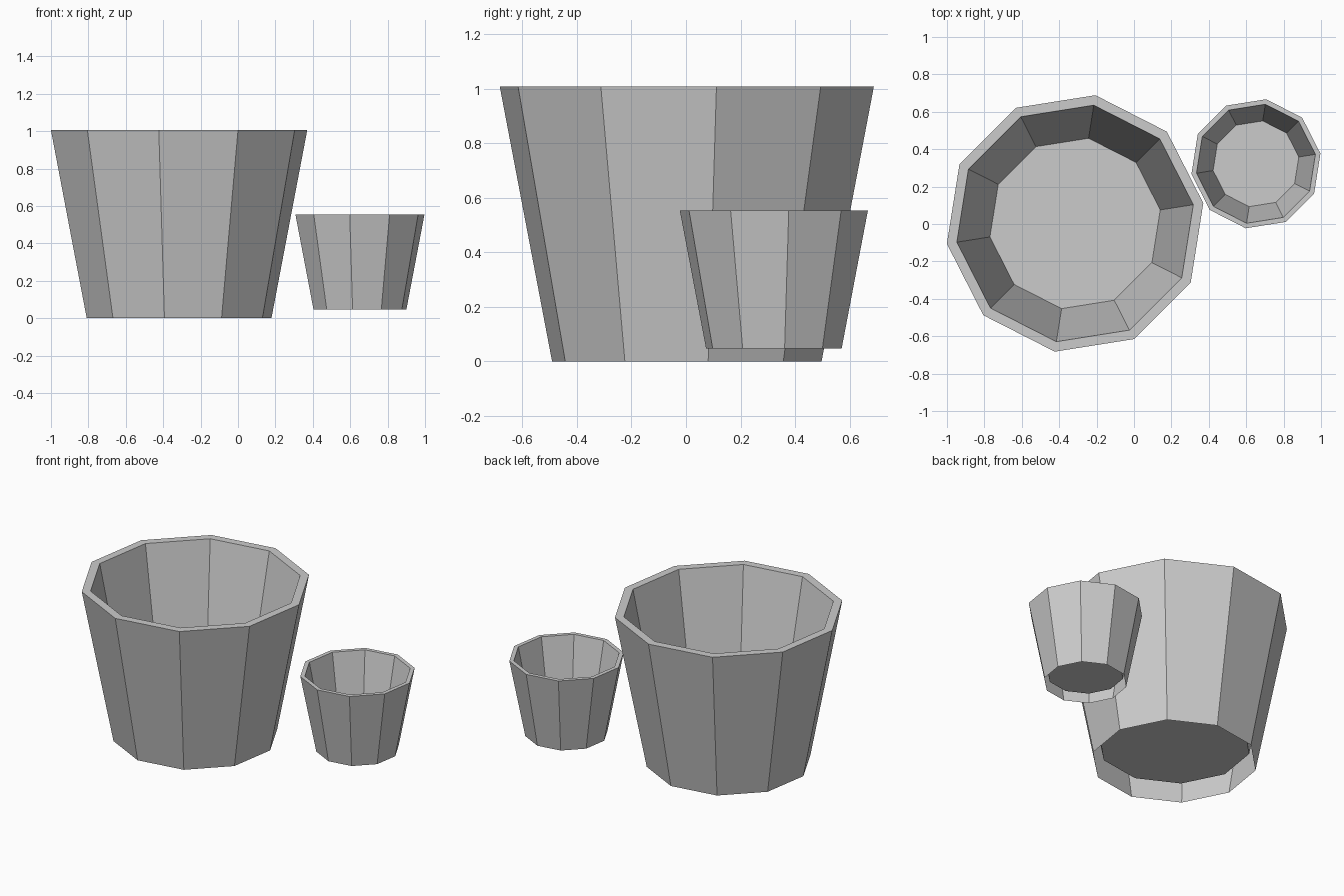
import bpy, bmesh
from math import cos, sin, radians, tau

if "Cube" in bpy.data.objects:
    bpy.data.objects.remove(bpy.data.objects["Cube"])

SIDES = 10
TURN = radians(9)
# (radius, height): outer foot, outer rim, inner rim, raised inner floor
PROFILE = [(0.50, 0.0), (0.694, 1.007), (0.64, 1.007), (0.461, 0.11)]


def make_pot(name, location, scale):
    bm = bmesh.new()
    rings = []
    for r, z in PROFILE:
        rings.append([bm.verts.new((r * cos(TURN + i * tau / SIDES),
                                    r * sin(TURN + i * tau / SIDES), z))
                      for i in range(SIDES)])
    # outer wall, rim and inner wall; the underside stays open below the floor
    for a, b in zip(rings, rings[1:]):
        for i in range(SIDES):
            j = (i + 1) % SIDES
            bm.faces.new((a[i], a[j], b[j], b[i]))
    # inner floor
    bm.faces.new(rings[-1])
    mesh = bpy.data.meshes.new(name)
    bm.to_mesh(mesh)
    bm.free()
    obj = bpy.data.objects.new(name, mesh)
    obj.location = location
    obj.scale = (scale, scale, scale)
    bpy.context.collection.objects.link(obj)
    return obj


# large pot with a half-size pot beside it
make_pot("large_pot", (-0.315, 0.003, 0.0), 1.0)
make_pot("small_pot", (0.652, 0.322, 0.047), 0.503)
